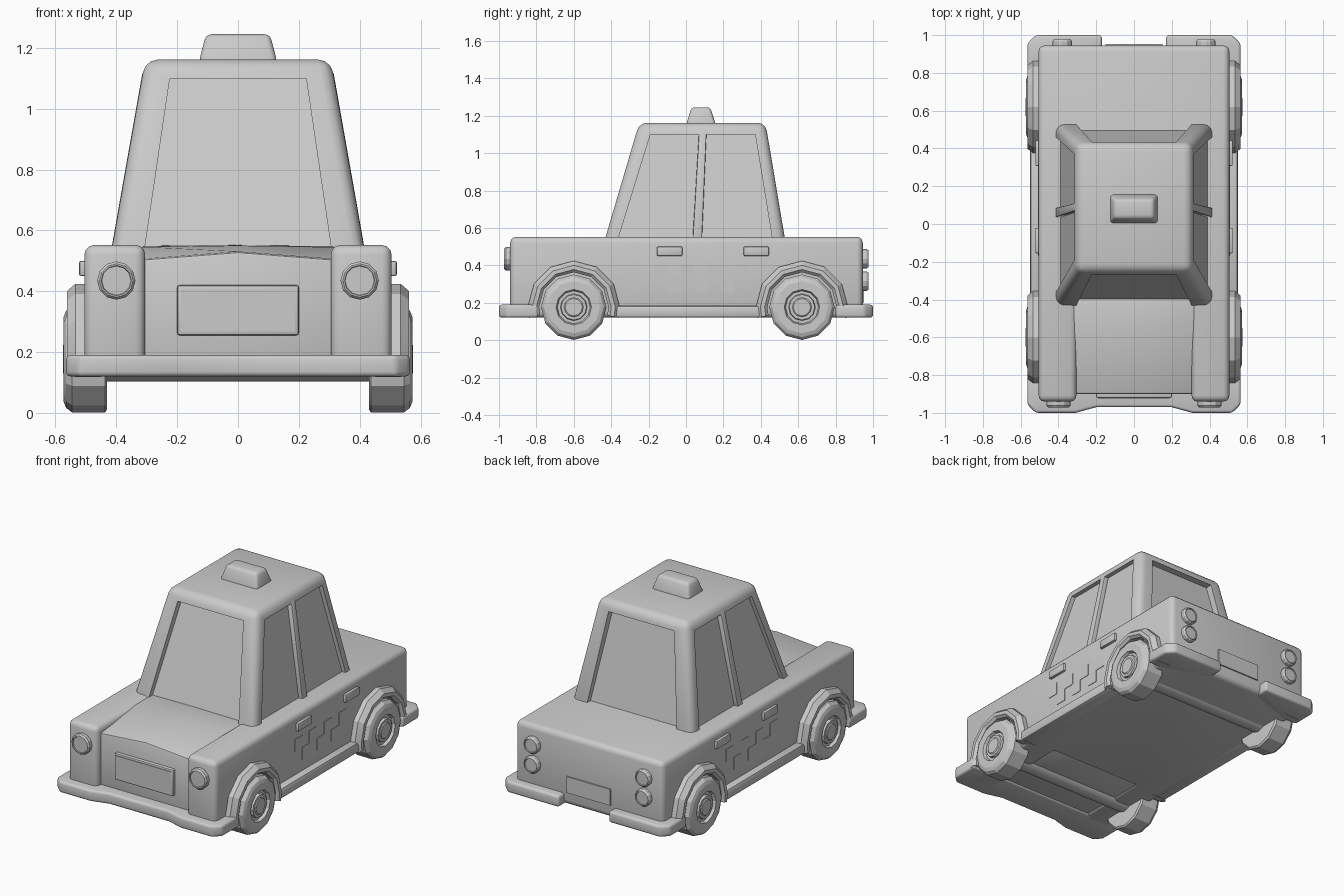
import bpy, bmesh, math
from math import radians, sin, cos, pi

if "Cube" in bpy.data.objects:
    bpy.data.objects.remove(bpy.data.objects["Cube"])


def loft(name, sections, bevel=0, segs=3, smooth=35):
    """Skin a list of equal-length point loops, cap both ends, optionally round the edges."""
    bm = bmesh.new()
    rings = [[bm.verts.new(p) for p in s] for s in sections]
    n = len(rings[0])
    for a, b in zip(rings, rings[1:]):
        for i in range(n):
            bm.faces.new((a[i], a[(i + 1) % n], b[(i + 1) % n], b[i]))
    bm.faces.new(rings[0])
    bm.faces.new(rings[-1])
    bmesh.ops.recalc_face_normals(bm, faces=bm.faces)
    if bevel:
        edges = [e for e in bm.edges if e.calc_face_angle(0) > radians(30)]
        bmesh.ops.bevel(bm, geom=edges, offset=bevel, segments=segs, profile=0.5,
                        affect='EDGES', clamp_overlap=True)
    me = bpy.data.meshes.new(name)
    bm.to_mesh(me)
    bm.free()
    ob = bpy.data.objects.new(name, me)
    bpy.context.collection.objects.link(ob)
    shade(ob, smooth)
    return ob


def shade(ob, angle):
    bpy.ops.object.select_all(action='DESELECT')
    ob.select_set(True)
    bpy.context.view_layer.objects.active = ob
    bpy.ops.object.shade_smooth_by_angle(angle=radians(angle))


def box(name, x, y, z, bevel=0, top=None, segs=2):
    """Box from (min, max) ranges; top gives different x and y ranges at the upper end."""
    tx, ty = top or (x, y)
    rect = lambda a, b, h: [(a[0], b[0], h), (a[1], b[0], h), (a[1], b[1], h), (a[0], b[1], h)]
    return loft(name, [rect(x, y, z[0]), rect(tx, ty, z[1])], bevel, segs)


def plan(name, pts, z0, z1, bevel):
    """Top-view outline raised from z0 to z1."""
    return loft(name, [[(x, y, z) for x, y in pts] for z in (z0, z1)], bevel)


def lathe(name, axis, centre, profile, n=12, smooth=20):
    """Turned part along x or y; profile is (distance along the axis, radius)."""
    cx, cy, cz = centre
    secs = []
    for d, r in profile:
        ring = [(r * cos(2 * pi * i / n), r * sin(2 * pi * i / n)) for i in range(n)]
        secs.append([(cx + d, cy + u, cz + v) if axis == 'x' else (cx + u, cy + d, cz + v)
                     for u, v in ring])
    return loft(name, secs, smooth=smooth)


def span(s, a, b):
    """Range on the left or right side of the car."""
    return tuple(sorted((s * a, s * b)))


# Body: U-shaped plan whose two front arms are the fenders
half = [(0.305, -0.36), (0.305, -0.94), (0.505, -0.94), (0.505, 0.945)]
plan("body", half + [(-x, y) for x, y in reversed(half)], 0.12, 0.552, 0.032)

# Hood: low ridge, rising back to the windscreen
hood = []
for y, edge, mid in ((-0.9, 0.505, 0.53), (-0.55, 0.545, 0.55), (-0.33, 0.55, 0.552)):
    hood.append([(-0.32, y, 0.13), (0.32, y, 0.13), (0.32, y, edge), (0, y, mid), (-0.32, y, edge)])
loft("hood", hood, 0.012, 2)

# Grille panel and rear plate
box("grille_frame", (-0.2, 0.2), (-0.92, -0.88), (0.255, 0.42), 0.008)
box("grille_panel", (-0.188, 0.188), (-0.924, -0.9), (0.267, 0.408))
box("rear_plate", (-0.15, 0.15), (0.93, 0.953), (0.2, 0.3))

# Front bumper, split rear bumper and side skirts
half = [(0.2, -0.97), (0.31, -1.0), (0.52, -1.0), (0.565, -0.955), (0.565, -0.79), (0.45, -0.79)]
plan("front_bumper", half + [(-x, y) for x, y in reversed(half)], 0.12, 0.19, 0.015)
half = [(0.17, 0.9), (0.17, 1.0), (0.52, 1.0), (0.565, 0.955), (0.565, 0.8), (0.45, 0.8)]
for s in (-1, 1):
    plan("rear_bumper", [(s * x, y) for x, y in half], 0.12, 0.19, 0.015)
    box("side_skirt", span(s, 0.45, 0.55), (-0.4, 0.42), (0.12, 0.185), 0.015)

# Cabin frame with window openings cut straight through
frame = box("cabin_frame", (-0.422, 0.422), (-0.445, 0.536), (0.5, 1.162), 0.042,
            ((-0.305, 0.305), (-0.25, 0.425)), segs=3)
wide = [(-0.32, 0.45), (0.32, 0.45), (0.224, 1.1), (-0.224, 1.1)]
side = [(-0.391, 0.45), (0.476, 0.45), (0.37, 1.1), (-0.19, 1.1)]
cutters = [loft("front_rear_cutter", [[(u, d, v) for u, v in wide] for d in (-1, 1)]),
           loft("side_cutter", [[(d, u, v) for u, v in side] for d in (-1, 1)])]
for c in cutters:
    c.hide_render = True
    m = frame.modifiers.new("windows", 'BOOLEAN')
    m.operation = 'DIFFERENCE'
    m.solver = 'EXACT'
    m.object = c
    bpy.context.view_layer.objects.active = frame
    bpy.ops.object.modifier_apply(modifier=m.name)
for c in cutters:
    bpy.data.objects.remove(c)
shade(frame, 35)

# Glass behind the frame
box("window_glass", (-0.398, 0.398), (-0.412, 0.505), (0.5, 1.12), 0,
    ((-0.285, 0.285), (-0.22, 0.388)))

# Roof sign
box("roof_sign", (-0.13, 0.13), (0.0, 0.16), (1.15, 1.245), 0.018,
    ((-0.105, 0.105), (0.03, 0.13)), segs=3)

# Parts repeated on both sides
for s in (-1, 1):
    box("door_pillar", span(s, 0.37, 0.418), (0.035, 0.085), (0.53, 1.12), 0.006,
        (span(s, 0.27, 0.314), (0.07, 0.11)))

    # Lamps
    lamp = [(0, 0.063), (0.022, 0.063), (0.032, 0.055), (0.032, 0.05), (0.026, 0.048)]
    lathe("headlight", 'y', (s * 0.4, -0.94, 0.435), [(-d, r) for d, r in lamp])
    for z in (0.435, 0.315):
        lathe("tail_light", 'y', (s * 0.38, 0.944, z), [(d, r * 0.82) for d, r in lamp])

    # Door handles and chequered strip
    for y in (-0.155, 0.308):
        box("door_handle", span(s, 0.49, 0.522), (y, y + 0.135), (0.45, 0.5), 0.006)
    for i in range(7):
        y, z = -0.17 + i * 0.0715, 0.33 - 0.075 * (i % 2)
        box("chequer", span(s, 0.49, 0.508), (y, y + 0.071), (z, z + 0.0745))

    # Wheels and faceted wheel arches
    for y in (-0.6, 0.62):
        tyre = [(0.43, 0.165), (0.438, 0.175), (0.545, 0.175), (0.565, 0.16), (0.573, 0.14),
                (0.573, 0.095), (0.555, 0.088), (0.555, 0.072), (0.57, 0.068),
                (0.57, 0.052), (0.575, 0.046)]
        lathe("wheel", 'x', (0, y, 0.176), [(s * d, r) for d, r in tyre])
        lip = [(0.185, 0.45), (0.185, 0.548), (0.2, 0.563), (0.222, 0.563), (0.246, 0.535), (0.246, 0.45)]
        loft("wheel_arch", [[(s * x, y + r * cos(a), 0.178 + r * sin(a)) for r, x in lip]
                            for a in map(radians, (-14, 0, 30, 60, 90, 120, 150, 180, 194))], smooth=20)

# Axles under the floor
for y in (-0.6, 0.62):
    lathe("axle", 'x', (0, y, 0.176), [(-0.45, 0.072), (0.45, 0.072)], smooth=35)
